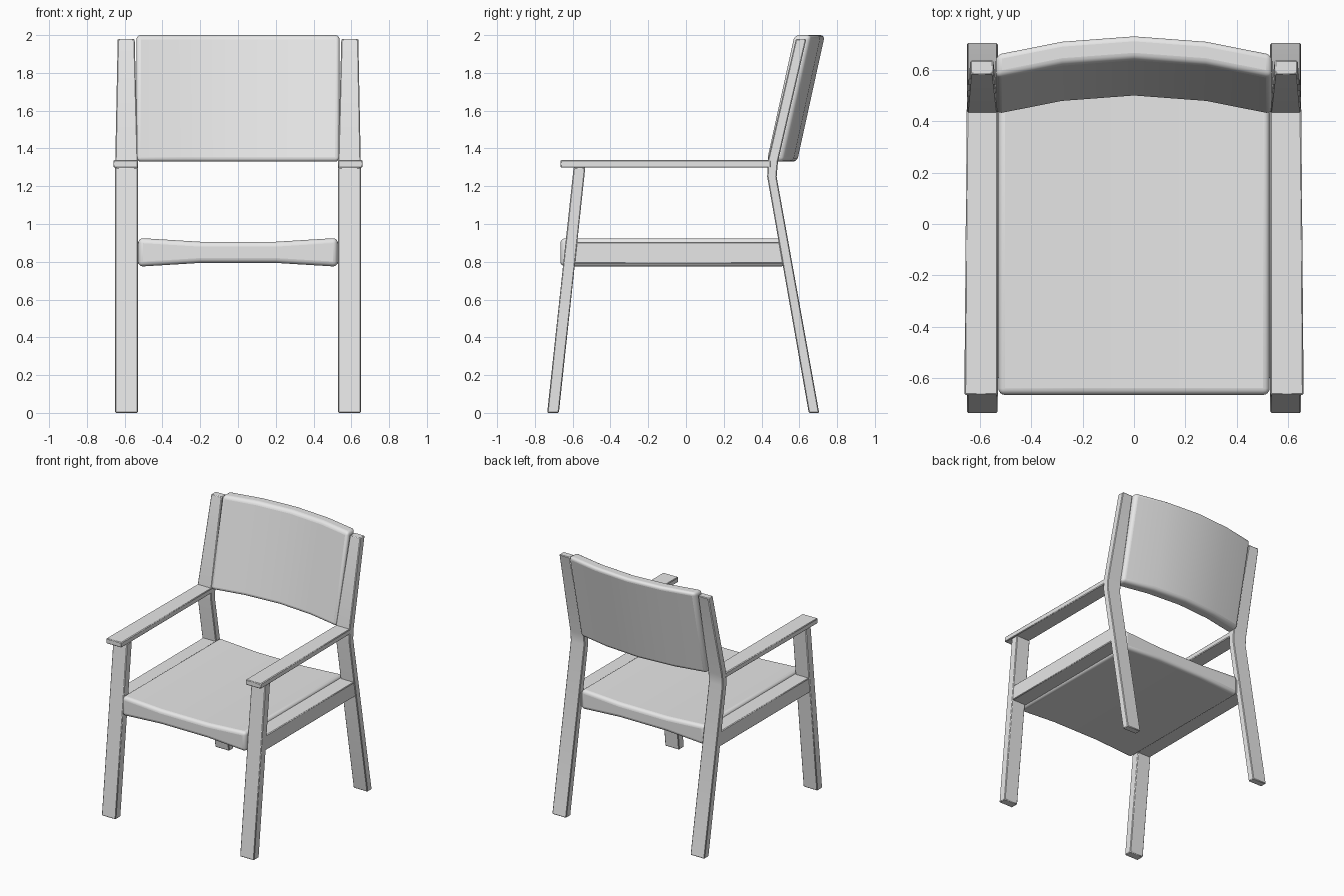
import bpy, bmesh
from math import radians

cube = bpy.data.objects.get("Cube")
if cube:
    bpy.data.objects.remove(cube, do_unlink=True)

# One plain grey for the whole chair
grey = bpy.data.materials.new("plain_grey")
grey.use_nodes = True
colour = (0.8, 0.8, 0.8, 1)
grey.diffuse_color = colour
grey.node_tree.nodes["Principled BSDF"].inputs["Base Color"].default_value = colour


def loft(name, rings, bevel, segments):
    """Skin a row of matching rings, cap the ends and round the edges."""
    bm = bmesh.new()
    rows = [[bm.verts.new(p) for p in ring] for ring in rings]
    n = len(rows[0])
    for a, b in zip(rows, rows[1:]):
        for i in range(n):
            j = (i + 1) % n
            bm.faces.new((a[i], a[j], b[j], b[i]))
    bm.faces.new(rows[0][::-1])
    bm.faces.new(rows[-1])
    bmesh.ops.recalc_face_normals(bm, faces=bm.faces)
    mesh = bpy.data.meshes.new(name)
    bm.to_mesh(mesh)
    bm.free()
    mesh.materials.append(grey)
    obj = bpy.data.objects.new(name, mesh)
    bpy.context.collection.objects.link(obj)
    mod = obj.modifiers.new("rounded_edges", "BEVEL")
    mod.width = bevel
    mod.segments = segments
    mod.limit_method = "ANGLE"
    mod.angle_limit = radians(40)
    bpy.ops.object.select_all(action="DESELECT")
    obj.select_set(True)
    bpy.context.view_layer.objects.active = obj
    bpy.ops.object.shade_smooth_by_angle(angle=radians(35))
    return obj


def beam(name, side, sections):
    """Wooden beam through rectangles given as four (x, y, z) corners."""
    rings = [[(side * x, y, z) for x, y, z in s] for s in sections]
    return loft(name, rings, 0.005, 1)


def flat_section(x0, x1, y0, y1, z):
    return [(x0, y0, z), (x1, y0, z), (x1, y1, z), (x0, y1, z)]


def upright_section(x0, x1, y, z0, z1):
    return [(x0, y, z0), (x1, y, z0), (x1, y, z1), (x0, y, z1)]


INNER, OUTER = 0.53, 0.65

for label, side in (("left", 1), ("right", -1)):
    # Front leg, leaning back up to the armrest
    beam(label + "_front_leg", side, [
        flat_section(INNER, OUTER, -0.735, -0.673, 0),
        flat_section(INNER, OUTER, -0.595, -0.533, 1.3)])
    # Back leg, bent at the armrest and tapering to the top
    beam(label + "_back_leg", side, [
        flat_section(INNER, OUTER, 0.65, 0.705, 0),
        flat_section(INNER, OUTER, 0.43, 0.48, 1.25),
        flat_section(INNER, OUTER, 0.432, 0.487, 1.33),
        flat_section(0.547, 0.637, 0.582, 0.637, 1.98)])
    # Armrest, a little wider at the front
    beam(label + "_armrest", side, [
        upright_section(INNER, 0.66, -0.665, 1.298, 1.338),
        upright_section(INNER, 0.651, 0.45, 1.298, 1.338)])
    # Seat rail between the legs
    beam(label + "_seat_rail", side, [
        upright_section(0.52, 0.645, -0.6, 0.79, 0.905),
        upright_section(0.52, 0.645, 0.52, 0.79, 0.905)])

# Seat cushion, thinner across the middle
seat_rings = []
for x, half in ((-0.528, 0.076), (-0.2, 0.056), (0.2, 0.056), (0.528, 0.076)):
    seat_rings.append([(x, -0.665, 0.85 - half), (x, 0.53, 0.85 - half),
                       (x, 0.53, 0.85 + half), (x, -0.665, 0.85 + half)])
loft("seat_cushion", seat_rings, 0.026, 4)

# Backrest cushion, bowed backwards and leaning
back_rings = []
for x, y in ((-0.538, 0.423), (-0.28, 0.474), (0, 0.495), (0.28, 0.474), (0.538, 0.423)):
    back_rings.append([(x, y, 1.33), (x, y + 0.093, 1.33),
                       (x, y + 0.24, 2), (x, y + 0.147, 2)])
loft("backrest_cushion", back_rings, 0.024, 4)
